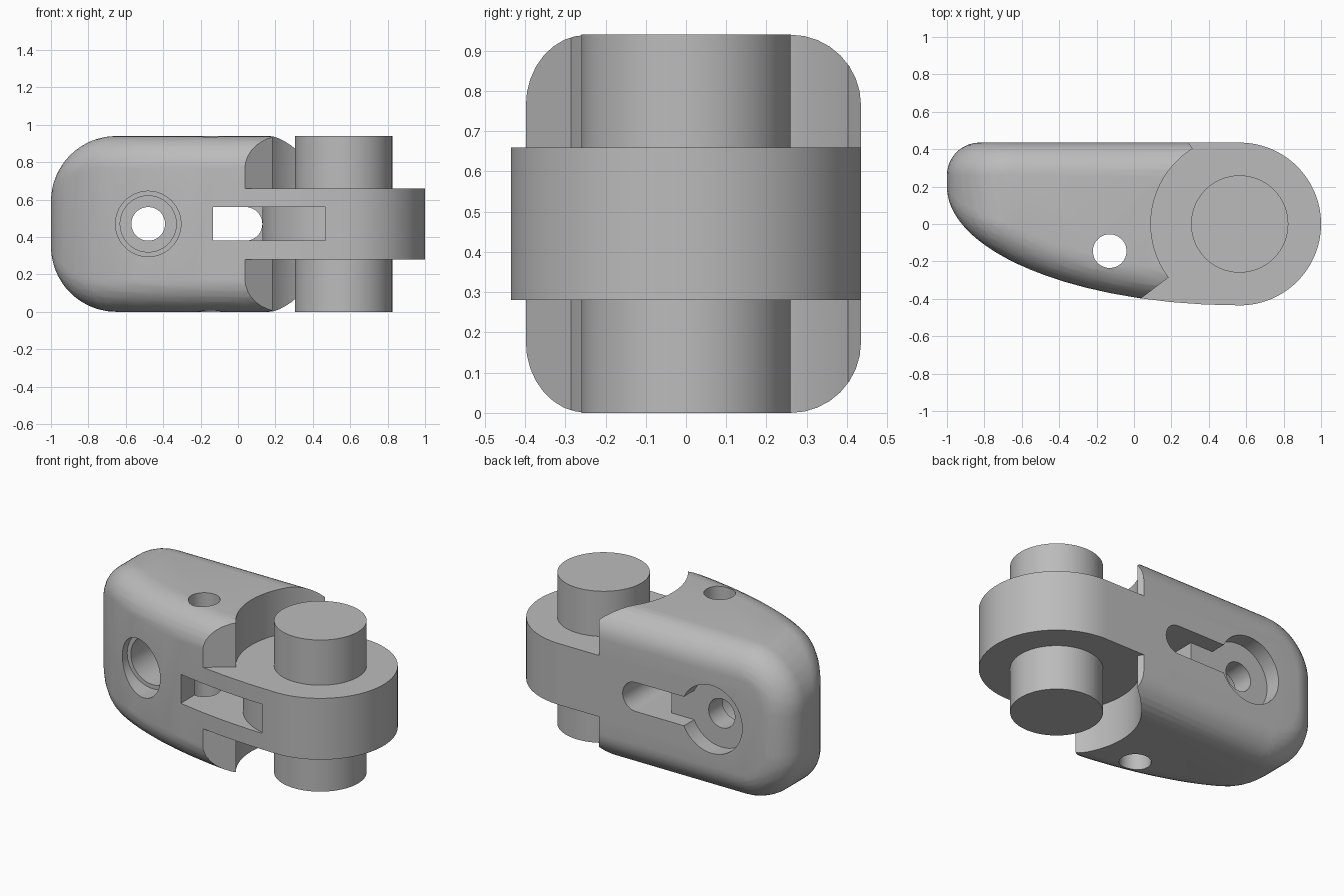
import bpy, bmesh
from math import sin, cos, tan, atan, pi, radians
from mathutils import Vector

if "Cube" in bpy.data.objects:
    bpy.data.objects.remove(bpy.data.objects["Cube"], do_unlink=True)

HEIGHT, MID = 0.94, 0.47
HUB_X, HUB_R = 0.565, 0.435      # pivot end of the body
FILLET = 0.175
BACK = HUB_R - FILLET            # back plane of the inset core
PIN_R = 0.26
BORE_X = -0.48

grey = bpy.data.materials.new("plain grey")
grey.use_nodes = True
grey.diffuse_color = (0.5, 0.5, 0.5, 1)
grey.node_tree.nodes["Principled BSDF"].inputs["Base Color"].default_value = (0.5, 0.5, 0.5, 1)


def make_object(name, bm):
    bmesh.ops.recalc_face_normals(bm, faces=bm.faces)
    mesh = bpy.data.meshes.new(name)
    bm.to_mesh(mesh)
    bm.free()
    mesh.materials.append(grey)
    obj = bpy.data.objects.new(name, mesh)
    bpy.context.collection.objects.link(obj)
    return obj


def prism(name, outline, start, end, axis="z"):
    """Extrude a 2D outline along z (x, y points) or along y (x, z points)."""
    bm = bmesh.new()
    place = (lambda p, d: (p[0], p[1], d)) if axis == "z" else (lambda p, d: (p[0], d, p[1]))
    face = bm.faces.new([bm.verts.new(place(p, start)) for p in outline])
    moved = bmesh.ops.extrude_face_region(bm, geom=[face])["geom"]
    bmesh.ops.translate(bm, vec=place((0, 0), end - start),
                        verts=[v for v in moved if isinstance(v, bmesh.types.BMVert)])
    return make_object(name, bm)


def arc(cx, cy, r, first, last, steps):
    angles = [radians(first + (last - first) * i / steps) for i in range(steps + 1)]
    return [(cx + r * cos(a), cy + r * sin(a)) for a in angles]


def circle(cx, cy, r, steps=64):
    return arc(cx, cy, r, 0, 360, steps)[:-1]


def rounded_body():
    """Inset convex core grown by the fillet radius, so every edge is rounded."""
    a, b, cy, quarter = 1 + HUB_X, 0.635, 0.2, 32
    corner_x, corner_r, half = -0.65, 0.175, 0.12
    plan = []
    for i in range(quarter + 1):                     # elliptical front flank
        normal = pi / 2 * i / quarter
        t = pi / 2 if i == quarter else atan(b / a * tan(normal))
        plan.append((HUB_X - a * cos(t) + FILLET * cos(normal),
                     cy - b * sin(t) + FILLET * sin(normal)))
    plan += arc(HUB_X, 0, BACK, -90, 90, 2 * quarter)
    plan += [(x, BACK) for x, y in plan if x < corner_x] + [(corner_x, BACK)]
    core = []
    for x, y in plan:                                # large corners at the nose
        c = min(1, max(0, (corner_x - x) / corner_r))
        rise = half + corner_r * (1 - c * c) ** 0.5
        core += [Vector((x, y, MID + rise)), Vector((x, y, MID - rise))]

    directions = []
    for i in range(4 * quarter):
        for j in range(1, 16):
            u, v = 2 * pi * i / (4 * quarter), pi * j / 16
            directions.append(Vector((sin(v) * cos(u), sin(v) * sin(u), cos(v))))
            if i % 2 == 0:
                directions.append(Vector((sin(v) * cos(u), cos(v), sin(v) * sin(u))))
    nudges = [Vector((x, y, z)) * 1e-4 for x in (-1, 1) for y in (-1, 1) for z in (-1, 1)]
    points = set()
    for n in directions:
        for nudge in nudges:
            d = n + nudge
            points.add(tuple(round(k, 5) for k in max(core, key=d.dot) + n * FILLET))
    top = half + corner_r
    for p in core:                                   # flat top, bottom and back
        if abs(abs(p.z - MID) - top) < 1e-5:
            points.add(tuple(p + Vector((0, 0, FILLET if p.z > MID else -FILLET))))
        if abs(p.y - BACK) < 1e-5:
            points.add(tuple(p + Vector((0, FILLET, 0))))

    bm = bmesh.new()
    for p in sorted(points):
        bm.verts.new(p)
    bmesh.ops.remove_doubles(bm, verts=bm.verts, dist=2e-4)
    bmesh.ops.convex_hull(bm, input=bm.verts)
    bmesh.ops.delete(bm, geom=[v for v in bm.verts if not v.link_faces], context="VERTS")
    bmesh.ops.dissolve_limit(bm, angle_limit=0.004, verts=bm.verts, edges=bm.edges)
    return make_object("body", bm)


def cut(target, cutter):
    cutter.hide_render = True
    mod = target.modifiers.new("cut", "BOOLEAN")
    mod.operation, mod.solver, mod.object = "DIFFERENCE", "EXACT", cutter
    bpy.context.view_layer.objects.active = target
    bpy.ops.object.modifier_apply(modifier=mod.name)
    bpy.data.objects.remove(cutter, do_unlink=True)


def smooth(obj):
    bpy.ops.object.select_all(action="DESELECT")
    obj.select_set(True)
    bpy.context.view_layer.objects.active = obj
    bpy.ops.object.shade_smooth_by_angle(angle=radians(25))


body = rounded_body()

# Clearance above and below the pivot lug
clearance = arc(HUB_X, 0, 0.475, 122, 217, 40) + arc(HUB_X, 0, 3, 217, 482, 12)
for low, high in ((0.66, 1.5), (-0.5, 0.28)):
    cut(body, prism("clearance_cutter", clearance, low, high))

# Vertical hole
cut(body, prism("vertical_hole_cutter", circle(-0.13, -0.145, 0.09, 48), -0.5, 1.5))

# Cross bore: through hole, deep front bore, front step, back recess
for radius, near, far in ((0.09, -1, 1), (0.15, -1, 0.2), (0.175, -1, -0.15), (0.21, 0.335, 1)):
    cut(body, prism("bore_cutter", circle(BORE_X, MID, radius), near, far, "y"))

# Slot with a round end, its shallow run into the back recess
for left, near in ((-0.135, -1), (BORE_X, 0.335)):
    slot = arc(0.04, MID, 0.09, -90, 90, 24) + [(left, MID + 0.09), (left, MID - 0.09)]
    cut(body, prism("slot_cutter", slot, near, 1, "y"))

# Groove that wraps the front of the hub
groove = [(-0.135, 0)] + arc(HUB_X, 0, HUB_R, 180, 257, 30) + [(0.467, -0.7), (-0.135, -0.7)]
cut(body, prism("groove_cutter", groove, MID - 0.09, MID + 0.09))
smooth(body)

# Pivot pin
smooth(prism("pivot_pin", circle(HUB_X, 0, PIN_R, 96), 0, HEIGHT))
